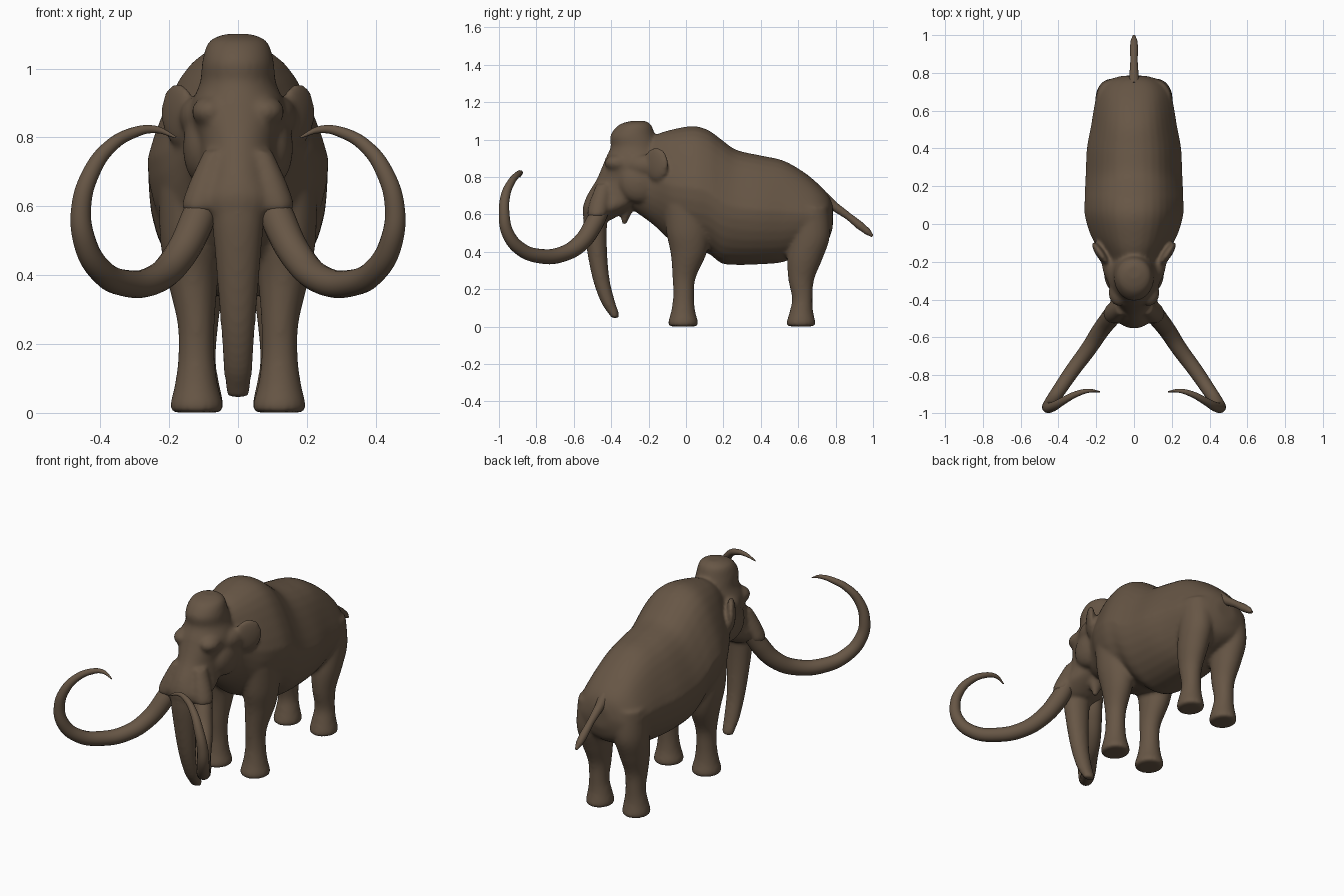
import bpy, bmesh, math
from mathutils import Matrix, Vector

if "Cube" in bpy.data.objects:
    bpy.data.objects.remove(bpy.data.objects["Cube"], do_unlink=True)

hide = bpy.data.materials.new("brown_hide")
hide.use_nodes = True
colour = (0.135, 0.093, 0.060, 1)
hide.diffuse_color = colour
bsdf = next(n for n in hide.node_tree.nodes if n.type == 'BSDF_PRINCIPLED')
bsdf.inputs["Base Color"].default_value = colour
bsdf.inputs["Roughness"].default_value = 0.8


def spline(rows, steps=5):
    """Catmull-Rom interpolation of section rows."""
    out = []
    for i in range(len(rows) - 1):
        a, b, c = rows[max(i - 1, 0)], rows[i], rows[i + 1]
        d = rows[min(i + 2, len(rows) - 1)]
        for k in range(steps):
            t = k / steps
            out.append([q + 0.5 * t * (r - p + t * (2 * p - 5 * q + 4 * r - s
                        + t * (3 * (q - r) + s - p)))
                        for p, q, r, s in zip(a, b, c, d)])
    return out + [list(rows[-1])]


def loft(bm, rows, upright=True, sides=32, pinch=0.0):
    """Skin elliptical sections (x, y, z, half width, half depth); pinch narrows the top."""
    rings = []
    for x, y, z, w, d in spline(rows):
        ring = []
        for k in range(sides):
            a = 2 * math.pi * k / sides
            u = w * math.cos(a) * (1 - pinch * max(0, math.sin(2 * a) * math.cos(a)))
            v = d * math.sin(a)
            ring.append(bm.verts.new((x + u, y + v, z) if upright else (x + u, y, z + v)))
        rings.append(ring)
    for lo, hi in zip(rings, rings[1:]):
        for k in range(sides):
            n = (k + 1) % sides
            bm.faces.new((lo[k], lo[n], hi[n], hi[k]))
    bm.faces.new(rings[0])
    bm.faces.new(rings[-1])


def ball(bm, centre, size, turn=0):
    m = (Matrix.Translation(centre) @ Matrix.Rotation(turn, 4, 'Z')
         @ Matrix.Diagonal(Vector((*size, 1))))
    bmesh.ops.create_uvsphere(bm, u_segments=24, v_segments=14, radius=1, matrix=m)


def bake(obj):
    """Turn curves and modifiers into a plain smooth mesh."""
    bpy.ops.object.select_all(action='DESELECT')
    obj.select_set(True)
    bpy.context.view_layer.objects.active = obj
    bpy.ops.object.convert(target='MESH')
    bpy.ops.object.shade_smooth_by_angle(angle=math.radians(50))


def tube(name, points):
    """Tapered round tube through (x, y, z, radius) points."""
    cu = bpy.data.curves.new(name, 'CURVE')
    cu.dimensions = '3D'
    cu.bevel_depth = 1
    cu.bevel_resolution = 6
    cu.resolution_u = 8
    cu.use_fill_caps = True
    sp = cu.splines.new('BEZIER')
    sp.bezier_points.add(len(points) - 1)
    for bp, (x, y, z, r) in zip(sp.bezier_points, points):
        bp.co = (x, y, z)
        bp.radius = r
        bp.handle_left_type = bp.handle_right_type = 'AUTO'
    cu.materials.append(hide)
    obj = bpy.data.objects.new(name, cu)
    bpy.context.collection.objects.link(obj)
    bake(obj)


bm = bmesh.new()

# Torso and neck: y, top, bottom, half width
torso = [(-.34, .82, .65, .06), (-.28, .93, .62, .12), (-.17, 1.02, .54, .165),
         (-.07, 1.055, .45, .225), (.04, 1.072, .41, .26), (.12, 1.05, .39, .262),
         (.19, 1.0, .338, .26), (.27, .945, .33, .256), (.4, .915, .333, .25),
         (.52, .888, .345, .228), (.63, .826, .39, .21), (.71, .76, .42, .192),
         (.76, .705, .46, .145), (.785, .65, .53, .06)]
loft(bm, [(0, y, (t + b) / 2, w, (t - b) / 2) for y, t, b, w in torso],
     upright=False, pinch=0.14)

# Head with domed crown: z, front, back, half width
head = [(1.1, -.29, -.22, .04), (1.078, -.36, -.185, .085), (1.02, -.405, -.165, .104),
        (.96, -.403, -.14, .11), (.90, -.43, -.12, .134), (.85, -.45, -.11, .137),
        (.78, -.482, -.13, .114), (.70, -.53, -.2, .112), (.63, -.553, -.3, .125),
        (.57, -.545, -.4, .085)]
loft(bm, [(0, (f + b) / 2, z, w, (b - f) / 2) for z, f, b, w in head])

# Trunk: z, front, back, half width
trunk = [(.68, -.53, -.40, .08), (.58, -.55, -.42, .077), (.41, -.53, -.422, .063),
         (.25, -.498, -.408, .05), (.13, -.455, -.378, .042), (.07, -.415, -.358, .036),
         (.045, -.398, -.36, .03)]
loft(bm, [(0, (f + b) / 2, z, w, (b - f) / 2) for z, f, b, w in trunk])

# Lower lip
loft(bm, [(0, -.31, .70, .06, .06), (0, -.32, .62, .045, .035), (0, -.33, .545, .012, .012)])

for s in (-1, 1):
    # Front leg
    loft(bm, [(s * .14, .0, .64, .09, .12), (s * .14, .01, .5, .086, .115),
              (s * .132, .014, .39, .074, .096), (s * .122, -.01, .26, .054, .062),
              (s * .121, -.013, .16, .053, .056), (s * .121, -.015, .08, .063, .065),
              (s * .12, -.015, .025, .077, .08), (s * .12, -.015, .001, .075, .078)])
    # Hind leg
    loft(bm, [(s * .112, .66, .64, .085, .1), (s * .118, .663, .48, .086, .106),
              (s * .118, .635, .36, .075, .094), (s * .116, .616, .25, .058, .069),
              (s * .116, .622, .15, .052, .055), (s * .115, .617, .08, .062, .063),
              (s * .115, .615, .025, .073, .077), (s * .115, .615, .001, .071, .075)])
    # Tusk socket, brow, cheekbone, cheek and ear
    loft(bm, [(s * .07, -.44, .76, .03, .04), (s * .093, -.462, .67, .048, .052),
              (s * .108, -.473, .61, .054, .055), (s * .112, -.478, .585, .046, .048)])
    ball(bm, (s * .08, -.365, .875), (.055, .07, .045))
    ball(bm, (s * .115, -.24, .86), (.05, .1, .06), -s * .3)
    ball(bm, (s * .10, -.25, .77), (.06, .11, .11))
    ball(bm, (s * .175, -.16, .87), (.024, .078, .09), -s * .6)

bmesh.ops.recalc_face_normals(bm, faces=bm.faces)
mesh = bpy.data.meshes.new("body")
bm.to_mesh(mesh)
bm.free()
mesh.materials.append(hide)
body = bpy.data.objects.new("body", mesh)
bpy.context.collection.objects.link(body)

# Fuse the overlapping masses into one soft skin
fuse = body.modifiers.new("fuse", 'REMESH')
fuse.mode = 'VOXEL'
fuse.voxel_size = 0.01
fuse.use_smooth_shade = True
soften = body.modifiers.new("soften", 'SMOOTH')
soften.factor = 0.5
soften.iterations = 10
bake(body)

# Curling tusks
tusk = [(.09, -.445, .65, .046), (.122, -.492, .55, .05), (.178, -.565, .445, .046),
        (.24, -.66, .388, .042), (.325, -.775, .376, .039), (.4, -.885, .415, .036),
        (.446, -.953, .5, .033), (.455, -.972, .6, .029), (.425, -.965, .7, .025),
        (.373, -.935, .772, .02), (.305, -.9, .813, .016), (.24, -.883, .823, .011),
        (.18, -.888, .80, .003)]
for s, side in ((-1, "right"), (1, "left")):
    tube("tusk_" + side, [(s * x, y, z, r) for x, y, z, r in tusk])

# Tail
tube("tail", [(0, .73, .69, .035), (0, .79, .645, .024), (0, .87, .588, .019),
              (0, .93, .54, .022), (0, .97, .508, .018), (0, .997, .484, .007)])
